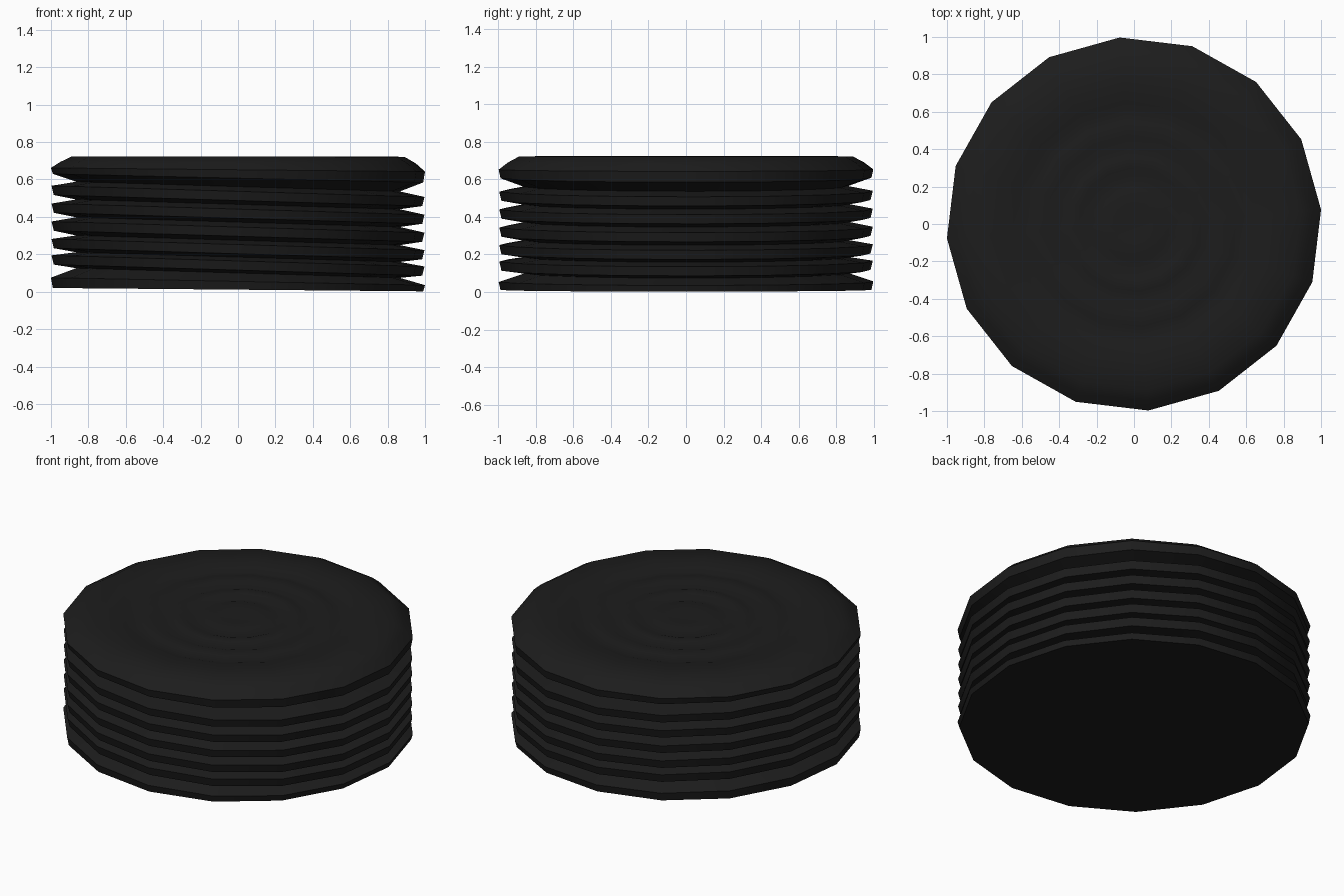
import bpy, bmesh, math

if "Cube" in bpy.data.objects:
    bpy.data.objects.remove(bpy.data.objects["Cube"])

SIDES = 16
PHASE = math.radians(4.4)

mat = bpy.data.materials.new("black_rubber")
mat.diffuse_color = (0.012, 0.012, 0.012, 1)
mat.use_nodes = True
mat.node_tree.nodes["Principled BSDF"].inputs["Base Color"].default_value = mat.diffuse_color


def lathe(name, profile, cap_first=False, cap_last=False):
    """Revolve (radius, z, tilt) points; tilt shears each ring along x."""
    bm = bmesh.new()
    rings = []
    for r, z, tilt in profile:
        ring = []
        for i in range(SIDES):
            a = PHASE + i * math.tau / SIDES
            x, y = r * 1.003 * math.cos(a), r * math.sin(a)
            ring.append(bm.verts.new((x, y, z - tilt * x)))
        rings.append(ring)
    for lo, hi in zip(rings, rings[1:]):
        for i in range(SIDES):
            j = (i + 1) % SIDES
            bm.faces.new((lo[i], lo[j], hi[j], hi[i]))
    if cap_first:
        bm.faces.new(rings[0][::-1])
    if cap_last:
        bm.faces.new(rings[-1])
    mesh = bpy.data.meshes.new(name)
    bm.to_mesh(mesh)
    bm.free()
    obj = bpy.data.objects.new(name, mesh)
    bpy.context.collection.objects.link(obj)
    obj.data.materials.append(mat)
    bpy.ops.object.select_all(action='DESELECT')
    obj.select_set(True)
    bpy.context.view_layer.objects.active = obj
    bpy.ops.object.shade_smooth_by_angle(angle=math.radians(50))
    return obj


# stacked, slightly tilted turns: ridge, groove, ridge ...
TILT = 0.03
wall = [(0.99, 0.011, 0.009), (1.0, 0.055, 0.02)]
grooves = [0.10, 0.185, 0.275, 0.372, 0.467, 0.562]
for g, nxt in zip(grooves, grooves[1:]):
    mid = (g + nxt) / 2
    wall += [(0.865, g, TILT), (0.985, mid - 0.027, TILT), (0.997, mid + 0.022, TILT)]
wall += [(0.865, grooves[-1], TILT), (0.99, 0.607, 0.023), (1.0, 0.652, 0.01)]
lathe("coil_wall", wall, cap_first=True)

# top layer winding inward, with shallow grooves
top = [(1.0, 0.652, 0.01), (0.95, 0.69, 0.004), (0.89, 0.722, 0.001),
       (0.75, 0.723, 0), (0.65, 0.718, 0), (0.60, 0.704, 0), (0.55, 0.716, 0),
       (0.47, 0.718, 0), (0.41, 0.702, 0), (0.36, 0.716, 0), (0.30, 0.716, 0),
       (0.25, 0.700, 0), (0.19, 0.716, 0), (0.10, 0.712, 0)]
lathe("coil_top", top, cap_last=True)
